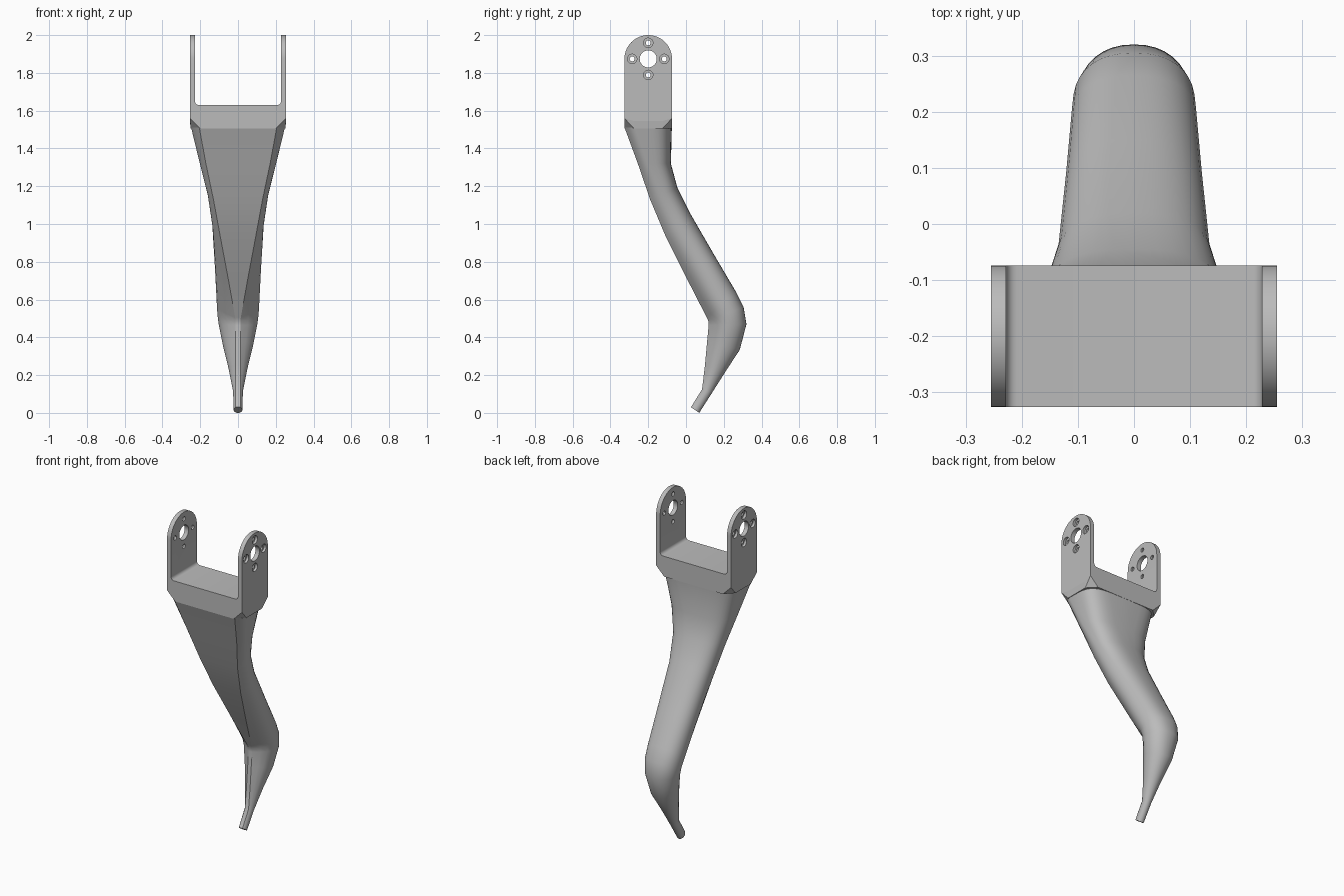
import bpy, bmesh
from math import sin, cos, pi
from mathutils import Matrix, Vector

cube = bpy.data.objects.get("Cube")
if cube:
    bpy.data.objects.remove(cube)

grey = bpy.data.materials.new("plain_grey")
grey.use_nodes = True
grey.diffuse_color = (0.5, 0.5, 0.5, 1)
grey.node_tree.nodes["Principled BSDF"].inputs["Base Color"].default_value = (0.5, 0.5, 0.5, 1)

HALF_W, DEPTH, MID_Y, PIVOT_Z = 0.255, 0.126, -0.2, 1.874


def make(name, bm):
    bmesh.ops.recalc_face_normals(bm, faces=bm.faces)
    mesh = bpy.data.meshes.new(name)
    bm.to_mesh(mesh)
    bm.free()
    mesh.materials.append(grey)
    ob = bpy.data.objects.new(name, mesh)
    bpy.context.collection.objects.link(ob)
    return ob


def loft(name, rings):
    """Skin closed rings of equal length and cap both ends."""
    bm = bmesh.new()
    rows = [[bm.verts.new(p) for p in ring] for ring in rings]
    n = len(rows[0])
    for a, b in zip(rows, rows[1:]):
        for i in range(n):
            j = (i + 1) % n
            bm.faces.new((a[i], a[j], b[j], b[i]))
    bm.faces.new(rows[0])
    bm.faces.new(rows[-1])
    return make(name, bm)


def arc(cx, cy, r, start, end, steps):
    return [(cx + r * cos(start + (end - start) * i / steps),
             cy + r * sin(start + (end - start) * i / steps)) for i in range(steps + 1)]


def cylinders(name, items):
    """Cylinders along x, each given as x, y, z, radius, length."""
    bm = bmesh.new()
    for x, y, z, r, length in items:
        bmesh.ops.create_cone(bm, cap_ends=True, segments=32, radius1=r, radius2=r, depth=length,
                              matrix=Matrix.Translation((x, y, z)) @ Matrix.Rotation(pi / 2, 4, "Y"))
    return make(name, bm)


def cut(target, cutter, operation):
    cutter.hide_render = True
    mod = target.modifiers.new(operation, "BOOLEAN")
    mod.object, mod.operation, mod.solver = cutter, operation, "EXACT"
    bpy.context.view_layer.objects.active = target
    bpy.ops.object.modifier_apply(modifier=mod.name)
    bpy.data.objects.remove(cutter)


def smooth(ob, angle):
    bpy.ops.object.select_all(action="DESELECT")
    ob.select_set(True)
    bpy.context.view_layer.objects.active = ob
    bpy.ops.object.shade_smooth_by_angle(angle=angle)


# Fork: U profile with filleted inner corners, extruded through the depth
right_half = [(HALF_W, 1.56), (HALF_W, 2.05), (0.228, 2.05)] + arc(0.208, 1.65, 0.02, 0, -pi / 2, 5)
profile = right_half + [(-x, z) for x, z in reversed(right_half)]
fork = loft("fork", [[(x, y, z) for x, z in profile] for y in (MID_Y - DEPTH, MID_Y + DEPTH)])

# Round the arm tops
dome = arc(MID_Y, PIVOT_Z, DEPTH, 0, pi, 32) + [(MID_Y - DEPTH, 1.5), (MID_Y + DEPTH, 1.5)]
cut(fork, loft("dome_cutter", [[(x, y, z) for y, z in dome] for x in (-0.4, 0.4)]), "INTERSECT")

# Pivot bores, screw holes and outer counterbores
spots = [(MID_Y + 0.085 * cos(k * pi / 2), PIVOT_Z + 0.085 * sin(k * pi / 2)) for k in range(4)]
bores = [(0, MID_Y, PIVOT_Z, 0.045, 1)] + [(0, y, z, 0.013, 1) for y, z in spots]
cut(fork, cylinders("bore_cutter", bores), "DIFFERENCE")
sinks = [(s * HALF_W, y, z, 0.025, 0.03) for s in (-1, 1) for y, z in spots]
cut(fork, cylinders("counterbore_cutter", sinks), "DIFFERENCE")
smooth(fork, 0.5)

# Fork base: rectangle shrinking to a rectangle with cut corners
bm = bmesh.new()
for sx in (-1, 1):
    for sy in (-1, 1):
        for x, y, z in ((HALF_W, DEPTH, 1.56), (0.2, DEPTH, 1.505),
                        (0.25, 0.075, 1.505), (HALF_W, 0.075, 1.545), (0.2, DEPTH, 1.525)):
            bm.verts.new((sx * x, MID_Y + sy * y, z))
bmesh.ops.convex_hull(bm, input=bm.verts)
make("fork_base", bm)

# Leg stations: front (y, z), back (y, z), half width, front panel half width,
# position of the widest point, squareness of the back
stations = [
    ((-0.325, 1.51), (-0.075, 1.51), 0.248, 0.205, 0.22, 4.5),
    ((-0.255, 1.32), (-0.08, 1.32), 0.202, 0.17, 0.3, 3.2),
    ((-0.19, 1.13), (-0.045, 1.19), 0.16, 0.13, 0.4, 2.6),
    ((-0.11, 0.94), (0.02, 1.06), 0.136, 0.095, 0.45, 2.4),
    ((0.01, 0.70), (0.15, 0.835), 0.122, 0.05, 0.5, 2.4),
    ((0.11, 0.505), (0.265, 0.64), 0.112, 0.015, 0.5, 2.4),
    ((0.119, 0.485), (0.305, 0.56), 0.109, 0.012, 0.5, 2.3),
    ((0.12, 0.465), (0.32, 0.47), 0.102, 0.012, 0.5, 2.2),
    ((0.112, 0.38), (0.285, 0.335), 0.08, 0.012, 0.5, 2.1),
    ((0.1, 0.25), (0.21, 0.22), 0.05, 0.012, 0.5, 2),
    ((0.085, 0.125), (0.137, 0.105), 0.026, 0.012, 0.5, 2),
    ((0.026, 0.03), (0.07, 0.0), 0.023, 0.012, 0.5, 2),
]


def leg_ring(front, back, w, fw, widest, power):
    half = []
    for i in range(4):
        u = i / 4
        bulge = 0.25 * (w - fw) * sin(pi * u)
        half.append((fw + (w - fw) * u + bulge, widest * u))
    for i in range(9):
        a = pi / 2 * i / 9
        half.append((w * cos(a) ** (2 / power), widest + (1 - widest) * sin(a) ** (2 / power)))
    outline = half + [(0, 1)] + [(-x, t) for x, t in reversed(half)]
    f, b = Vector((0, *front)), Vector((0, *back))
    return [f.lerp(b, t) + Vector((x, 0, 0)) for x, t in outline]


leg = loft("leg", [leg_ring(*s) for s in stations])
smooth(leg, 0.45)
